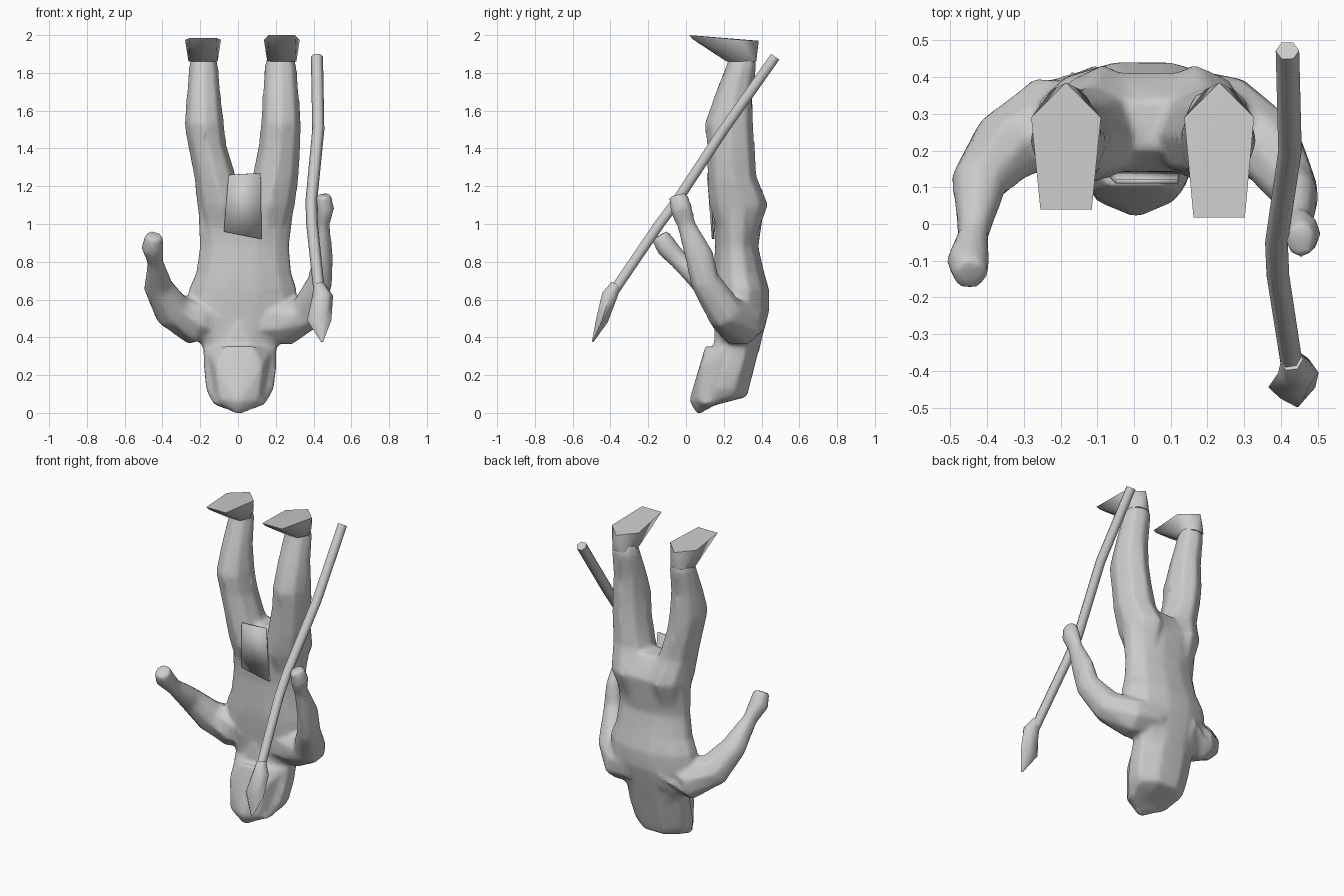
import bpy, bmesh, math
from mathutils import Vector


def finish(name, bm, angle=60):
    bmesh.ops.recalc_face_normals(bm, faces=bm.faces)
    mesh = bpy.data.meshes.new(name)
    bm.to_mesh(mesh)
    bm.free()
    ob = bpy.data.objects.new(name, mesh)
    bpy.context.collection.objects.link(ob)
    bpy.ops.object.select_all(action='DESELECT')
    ob.select_set(True)
    bpy.context.view_layer.objects.active = ob
    bpy.ops.object.shade_smooth_by_angle(angle=math.radians(angle))
    return ob


def skin(name, rings):
    # Bridge successive point rings and cap both ends
    bm = bmesh.new()
    loops = [[bm.verts.new(p) for p in ring] for ring in rings]
    n = len(loops[0])
    for a, b in zip(loops, loops[1:]):
        for i in range(n):
            bm.faces.new((a[i], a[(i + 1) % n], b[(i + 1) % n], b[i]))
    bm.faces.new(loops[0])
    bm.faces.new(loops[-1])
    return finish(name, bm, 65)


def levels(name, rows, n=8, flat=True):
    # Horizontal sections: z, x min, x max, y min, y max; flat sides or corners at the extremes
    k = 1 / math.cos(math.pi / n) if flat else 1.01
    rings = []
    for z, x0, x1, y0, y1 in rows:
        ring = []
        for i in range(n):
            a = 2 * math.pi * (i + 0.5 * flat) / n
            ring.append(((x0 + x1) / 2 + math.cos(a) * k * (x1 - x0) / 2,
                         (y0 + y1) / 2 + math.sin(a) * k * (y1 - y0) / 2, z))
        rings.append(ring)
    return skin(name, rings)


def tube(name, rows, n=6):
    # Sections square to a path: x, y, z, half width across x, half depth
    pts = [Vector(r[:3]) for r in rows]
    rings = []
    for i, r in enumerate(rows):
        t = (pts[min(i + 1, len(pts) - 1)] - pts[max(i - 1, 0)]).normalized()
        depth = t.cross(Vector((1, 0, 0))).normalized()
        side = depth.cross(t)
        rings.append([pts[i] + side * math.cos(2 * math.pi * j / n) * r[3]
                      + depth * math.sin(2 * math.pi * j / n) * r[4] for j in range(n)])
    return skin(name, rings)


def hull(name, points):
    bm = bmesh.new()
    for p in points:
        bm.verts.new(p)
    res = bmesh.ops.convex_hull(bm, input=bm.verts)
    junk = [v for v in res['geom_interior'] if isinstance(v, bmesh.types.BMVert)]
    bmesh.ops.delete(bm, geom=junk, context='VERTS')
    return finish(name, bm)


parts = []

# Inverted torso running down into the neck
parts.append(levels('torso', [
    (1.23, -0.1, 0.18, 0.2, 0.34), (1.1, -0.21, 0.295, 0.14, 0.415),
    (0.88, -0.2, 0.268, 0.155, 0.382), (0.74, -0.22, 0.28, 0.145, 0.414),
    (0.65, -0.26, 0.31, 0.145, 0.44), (0.54, -0.26, 0.3, 0.155, 0.44),
    (0.42, -0.23, 0.25, 0.165, 0.408), (0.33, -0.175, 0.195, 0.175, 0.387)], 12))

# Head hanging down, with a jutting face
parts.append(levels('head', [
    (0.42, -0.16, 0.18, 0.175, 0.405), (0.345, -0.182, 0.202, 0.16, 0.387),
    (0.25, -0.18, 0.202, 0.13, 0.364), (0.13, -0.168, 0.188, 0.09, 0.333),
    (0.085, -0.15, 0.165, 0.07, 0.322), (0.04, -0.12, 0.135, 0.055, 0.15)]))
parts.append(hull('face', [
    (-0.07, 0.103, 0.353), (0.08, 0.103, 0.353), (-0.12, 0.083, 0.25), (0.13, 0.083, 0.25),
    (-0.1, 0.06, 0.07), (0.11, 0.06, 0.07), (0.005, 0.016, 0.06), (0.005, 0.058, -0.012),
    (-0.135, 0.16, 0.045), (0.15, 0.16, 0.045), (-0.17, 0.22, 0.34), (0.19, 0.22, 0.34)]))
parts.append(hull('throat', [
    (0.005, 0.15, 0.48), (-0.13, 0.19, 0.35), (0.14, 0.19, 0.35),
    (-0.07, 0.15, 0.35), (0.08, 0.15, 0.35), (0.005, 0.25, 0.4)]))

# Legs pointing up
parts.append(levels('leg_a', [
    (1.92, -0.24, -0.125, 0.24, 0.355), (1.84, -0.26, -0.105, 0.213, 0.375),
    (1.68, -0.272, -0.091, 0.15, 0.35), (1.53, -0.284, -0.074, 0.098, 0.357),
    (1.42, -0.266, -0.062, 0.11, 0.364), (1.25, -0.232, -0.01, 0.113, 0.375),
    (1.1, -0.217, 0.05, 0.12, 0.436), (0.9, -0.17, 0.0, 0.19, 0.36)], 8, False))
parts.append(levels('leg_b', [
    (1.92, 0.165, 0.285, 0.24, 0.355), (1.84, 0.14, 0.31, 0.213, 0.375),
    (1.68, 0.13, 0.323, 0.15, 0.35), (1.53, 0.121, 0.334, 0.098, 0.357),
    (1.42, 0.11, 0.331, 0.11, 0.364), (1.25, 0.075, 0.322, 0.113, 0.375),
    (1.1, 0.03, 0.302, 0.12, 0.436), (0.9, 0.07, 0.24, 0.19, 0.36)], 8, False))

# Arms with hands, growing out of the shoulders
parts.append(tube('arm_a', [
    (-0.08, 0.3, 0.49, 0.14, 0.12), (-0.23, 0.275, 0.485, 0.14, 0.125),
    (-0.35, 0.21, 0.545, 0.107, 0.098), (-0.422, 0.115, 0.67, 0.08, 0.072),
    (-0.438, -0.03, 0.8, 0.043, 0.05), (-0.452, -0.1, 0.875, 0.062, 0.06),
    (-0.445, -0.14, 0.94, 0.048, 0.052)], 8))
parts.append(tube('arm_b', [
    (0.1, 0.3, 0.49, 0.14, 0.12), (0.25, 0.275, 0.48, 0.14, 0.125),
    (0.37, 0.205, 0.535, 0.1, 0.1), (0.435, 0.1, 0.7, 0.067, 0.08),
    (0.45, 0.07, 0.83, 0.054, 0.079), (0.45, 0.0, 1.0, 0.036, 0.05),
    (0.46, -0.025, 1.08, 0.051, 0.061), (0.453, -0.045, 1.155, 0.041, 0.05)], 8))

# Merge the flesh parts into one softly blended body
bpy.ops.object.select_all(action='DESELECT')
for p in parts:
    p.select_set(True)
body = parts[0]
bpy.context.view_layer.objects.active = body
bpy.ops.object.join()
body.name = 'body'
remesh = body.modifiers.new('blend', 'REMESH')
remesh.mode = 'VOXEL'
remesh.voxel_size = 0.013
remesh.use_smooth_shade = True
smooth = body.modifiers.new('soften', 'SMOOTH')
smooth.factor = 0.5
smooth.iterations = 8
body.modifiers.new('reduce', 'DECIMATE').ratio = 0.15

# Feet with soles up, toes forward
for name, cx, toe_y, toe_z in (('foot_a', -0.185, 0.04, 1.985), ('foot_b', 0.232, 0.018, 2.0)):
    pts = [(cx + s * w, y, z) for s in (-1, 1) for w, y, z in (
        (0.07, toe_y, toe_z), (0.06, toe_y + 0.015, toe_z - 0.02), (0.095, 0.29, 1.975),
        (0.077, 0.28, 1.86), (0.045, 0.215, 1.86), (0.04, 0.365, 1.86))]
    hull(name, pts + [(cx, 0.385, 1.97), (cx, 0.372, 1.86)])

# Loincloth flap
bm = bmesh.new()
bm.faces.new([bm.verts.new(p) for p in ((-0.075, 0.143, 0.96), (0.125, 0.143, 0.92),
                                        (0.12, 0.116, 1.27), (-0.05, 0.116, 1.26))])
flap = finish('loincloth', bm)
mod = flap.modifiers.new('thickness', 'SOLIDIFY')
mod.thickness = 0.012
mod.offset = 0

# Spear with a slightly crooked shaft and leaf head
tube('spear_shaft', [(0.418, 0.472, 1.885, 0.032, 0.031), (0.425, 0.2, 1.5, 0.032, 0.031),
                     (0.388, -0.05, 1.12, 0.031, 0.031), (0.392, -0.14, 1.0, 0.031, 0.031),
                     (0.43, -0.385, 0.64, 0.03, 0.031)])
tube('spear_head', [(0.43, -0.372, 0.675, 0.032, 0.033), (0.448, -0.405, 0.62, 0.055, 0.048),
                    (0.43, -0.445, 0.49, 0.064, 0.037), (0.445, -0.494, 0.377, 0.006, 0.005)])
